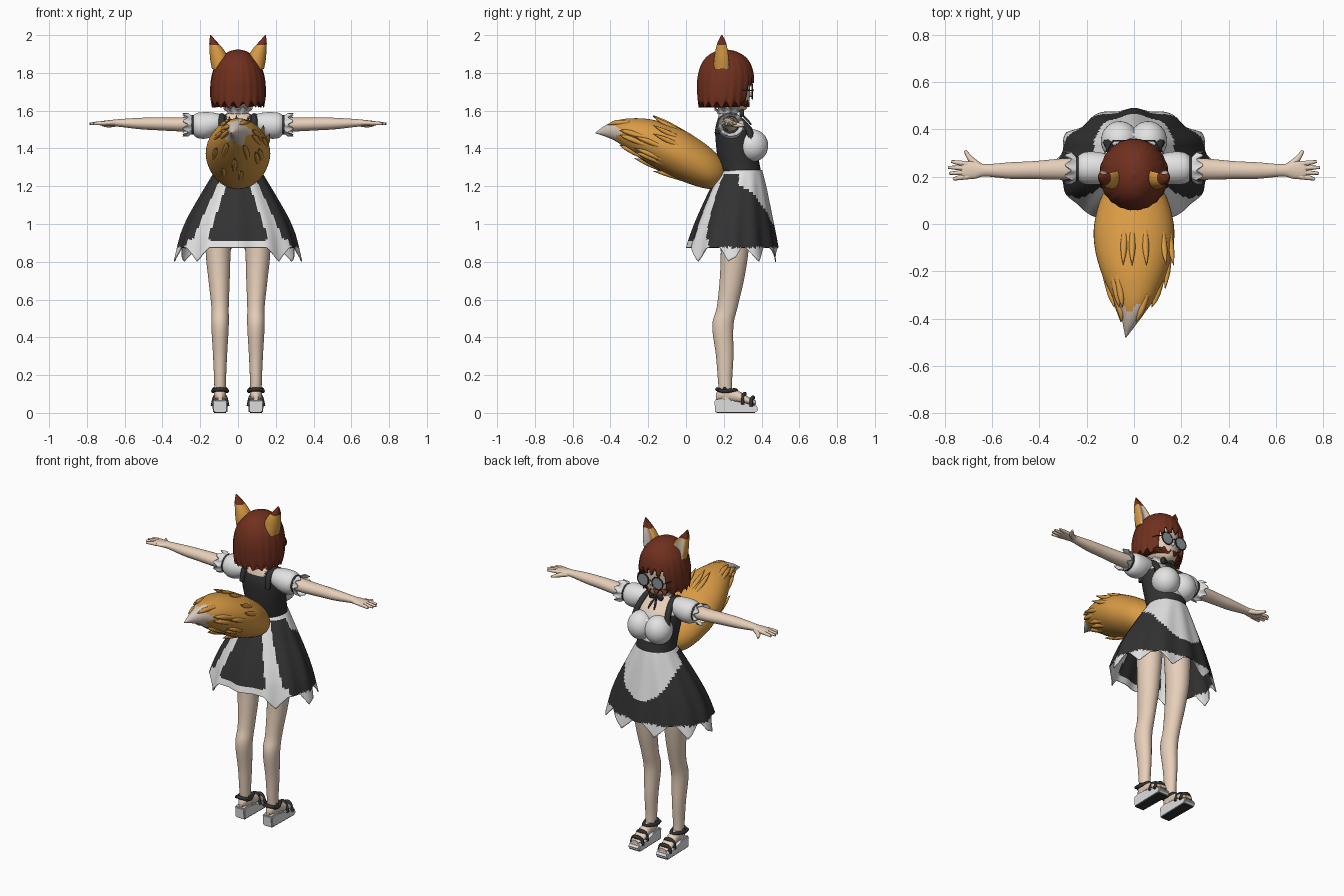
import bpy, bmesh, math, random
from mathutils import Vector, Matrix

random.seed(4)
if bpy.data.objects.get("Cube"):
    bpy.data.objects.remove(bpy.data.objects["Cube"])


def material(name, *rgb):
    linear = [(c / 255 / 12.92) if c < 11 else ((c / 255 + 0.055) / 1.055) ** 2.4 for c in rgb]
    mat = bpy.data.materials.new(name)
    mat.use_nodes = True
    mat.diffuse_color = (*linear, 1)
    mat.node_tree.nodes["Principled BSDF"].inputs["Base Color"].default_value = (*linear, 1)
    return mat


skin = material("skin", 232, 208, 186)
hair_brown = material("hair_brown", 112, 48, 30)
orange = material("fur_orange", 217, 155, 68)
cream = material("fur_cream", 214, 200, 188)
white = material("white_cloth", 226, 226, 226)
black = material("black_cloth", 50, 50, 50)
lens_grey = material("lens_grey", 140, 148, 155)


def finish(name, bm, mats, rule=None, sharp=50):
    """Turn a bmesh into a smooth-shaded object, colouring faces by a rule."""
    bmesh.ops.recalc_face_normals(bm, faces=bm.faces)
    for f in bm.faces:
        f.smooth = True
        if rule:
            f.material_index = mats.index(rule(f.calc_center_median(), f.normal))
    mesh = bpy.data.meshes.new(name)
    bm.to_mesh(mesh)
    bm.free()
    for m in mats:
        mesh.materials.append(m)
    mesh.set_sharp_from_angle(angle=math.radians(sharp))
    ob = bpy.data.objects.new(name, mesh)
    bpy.context.collection.objects.link(ob)
    return ob


def spline(keys, sub):
    """Catmull-Rom interpolation through tuples."""
    rows = []
    for i in range(len(keys) - 1):
        a, b, c, d = (keys[max(0, min(len(keys) - 1, i + k))] for k in (-1, 0, 1, 2))
        for s in range(sub):
            t = s / sub
            rows.append([q + (r - p) * t / 2 + (2 * p - 5 * q + 4 * r - e) * t * t / 2
                         + (3 * q - p - 3 * r + e) * t ** 3 / 2
                         for p, q, r, e in zip(a, b, c, d)])
    return rows + [list(keys[-1])]


def loft(name, keys, mats, rule=None, axis="z", n=32, sub=5, shape=None, cut=None, caps=True):
    """Skin elliptical rings (position, centre 1, centre 2, radius 1, radius 2) along an axis."""
    bm = bmesh.new()
    rows = spline(keys, sub)
    rings = []
    for i, (pos, c1, c2, r1, r2) in enumerate(rows):
        ring = []
        for k in range(n):
            ang = math.tau * k / n
            u = c1 + max(r1, 0.001) * math.cos(ang)
            v = c2 + max(r2, 0.001) * math.sin(ang)
            p = Vector({"z": (u, v, pos), "x": (pos, u, v), "y": (u, pos, v)}[axis])
            if shape:
                shape(p, ang, i / (len(rows) - 1))
            ring.append(bm.verts.new(p))
        rings.append(ring)
    for a, b in zip(rings, rings[1:]):
        for k in range(n):
            bm.faces.new((a[k], a[k - 1], b[k - 1], b[k]))
    if caps:
        bm.faces.new(rings[0])
        bm.faces.new(rings[-1])
    if cut:
        bmesh.ops.delete(bm, geom=[f for f in bm.faces if cut(f.calc_center_median())], context="FACES")
    return finish(name, bm, mats, rule)


def ellipsoid(name, centre, radii, mat):
    bm = bmesh.new()
    bmesh.ops.create_uvsphere(bm, u_segments=32, v_segments=20, radius=1,
                              matrix=Matrix.LocRotScale(Vector(centre), None, Vector(radii)))
    return finish(name, bm, [mat])


def tubes(name, paths, mat, cyclic=False):
    """Round strands; each path holds (x, y, z, radius) points."""
    cu = bpy.data.curves.new(name, "CURVE")
    cu.dimensions, cu.bevel_depth, cu.bevel_resolution = "3D", 1, 2
    cu.use_fill_caps = True
    for path in paths:
        pts = path if cyclic else spline(path, 4)
        sp = cu.splines.new("POLY")
        sp.points.add(len(pts) - 1)
        sp.use_cyclic_u, sp.use_smooth = cyclic, True
        for p, (x, y, z, r) in zip(sp.points, pts):
            p.co, p.radius = (x, y, z, 1), max(r, 0.0005)
    cu.materials.append(mat)
    ob = bpy.data.objects.new(name, cu)
    bpy.context.collection.objects.link(ob)
    return ob


def mirror(ob):
    ob.modifiers.new("mirror", "MIRROR").use_clip = False
    return ob


def thicken(ob, amount):
    ob.modifiers.new("thickness", "SOLIDIFY").thickness = amount


# Legs and feet
mirror(loft("legs", [(0.06, .095, .215, .03, .035), (.16, .095, .207, .031, .037), (.3, .095, .205, .037, .046),
                     (.46, .095, .195, .046, .056), (.56, .095, .218, .046, .055), (.7, .1, .242, .056, .064),
                     (.85, .105, .257, .066, .073), (1.05, .1, .26, .075, .08)], [skin]))
mirror(loft("feet", [(.16, .095, .085, .012, .02), (.19, .095, .1, .03, .035), (.26, .095, .09, .033, .035),
                     (.33, .095, .065, .038, .02), (.37, .095, .055, .025, .01)], [skin], axis="y"))

# Platform soles: side profile extruded across, tapered to the heel
bm = bmesh.new()
profile = [(.155, 0), (.15, .07), (.2, .076), (.26, .065), (.31, .047), (.37, .043), (.385, .02), (.37, 0)]
side = [bm.faces.new([bm.verts.new((x, y, z)) for y, z in profile]) for x in (.05, .14)]
for i in range(len(profile)):
    a, b = side[0].verts, side[1].verts
    bm.faces.new((a[i], a[i - 1], b[i - 1], b[i]))
for v in bm.verts:
    v.co.x = .095 + (v.co.x - .095) * (.75 if v.co.y < .25 else .85 if v.co.y > .35 else 1)
bmesh.ops.bevel(bm, geom=bm.edges[:], offset=.006, segments=2, affect="EDGES")
mirror(finish("platform_soles", bm, [white, black], lambda c, n: black if c.z < .003 else white, 40))

# Sandal straps
straps = []
for y, z, w, h in ((.345, .035, .041, .045), (.3, .045, .039, .055), (.205, .12, .037, .012)):
    straps.append([(.095 - w, y, z, .009), (.095 - w * .7, y, z + h * .75, .01), (.095, y + .01, z + h, .012),
                   (.095 + w * .7, y, z + h * .75, .01), (.095 + w, y, z, .009)])
straps += [[(.095 + w, .17, .12, .009), (.095 + w, .21, .115, .011), (.095 + w * .4, .26, .12, .011),
            (.095, .265, .11, .012)] for w in (-.036, .036)]
straps.append([(.06, .18, .12, .01), (.095, .165, .125, .011), (.13, .18, .12, .01)])
mirror(tubes("sandal_straps", straps, black))

# Skirt with pointed hem, apron and rear ribbons
points = [20, 58, 92, 138]


def hem(p, ang, t):
    turn = abs((math.degrees(ang) - 90 + 180) % 360 - 180)
    gap = min(abs(turn - a) for a in points)
    fall = max(0, 1 - gap / 14) * max(0, t - .75) * 4
    p.z -= .075 * fall
    p.x *= 1 + .03 * fall
    p.y += .012 * fall * (1 if p.y > .25 else -1)
    ripple = .008 * t * math.cos(ang * 12)
    p.x += ripple * math.cos(ang)
    p.y += ripple * math.sin(ang)


def skirt_colour(c, n):
    x, drop = abs(c.x), 1.28 - c.z
    trim = .915 if c.y < .12 else .875
    if c.z < trim or drop < .015:
        return white
    if c.y > .28 and (x / .17) ** 2 + ((c.z - 1.2) / .2) ** 2 < 1:
        return white
    inner, outer = .035 + drop * .35, .075 + drop * .46
    return white if c.y < .25 and inner < x < outer else black


thicken(loft("skirt", [(1.285, 0, .297, .12, .106), (1.2, 0, .28, .17, .143), (1.05, 0, .26, .255, .192),
                       (.95, 0, .25, .298, .22), (.875, 0, .245, .322, .238)], [black, white], skirt_colour,
             n=144, sub=9, shape=hem, caps=False), .005)


# Torso, bust, neck
def bodice_colour(c, n):
    x = abs(c.x)
    if c.y > .25 and x < .085:
        return skin if c.z > 1.5 else white if c.z > 1.34 else black
    if c.z > 1.545 and x < .06:
        return skin
    return white if c.z > 1.5 and x > .11 else black


loft("bodice", [(1.26, 0, .297, .118, .104), (1.34, 0, .277, .12, .108), (1.44, 0, .262, .135, .105),
                (1.5, 0, .255, .135, .1), (1.55, 0, .236, .115, .07), (1.585, 0, .222, .06, .045)],
     [black, white, skin], bodice_colour, n=64, sub=6)
mirror(ellipsoid("bust", (.06, .352, 1.415), (.08, .083, .086), white))
loft("neck", [(1.55, 0, .22, .05, .046), (1.6, 0, .215, .042, .042), (1.68, 0, .215, .042, .042)], [skin])
mirror(tubes("shoulder_straps", [[(.12, .35, 1.42, .018), (.105, .33, 1.5, .018), (.088, .26, 1.565, .018),
                                  (.085, .19, 1.555, .018), (.09, .165, 1.48, .014)]], black))


def frill(p, ang, t):
    p.z += .008 * t * math.cos(ang * 10)


thicken(loft("collar_frill", [(1.585, 0, .222, .05, .05), (1.6, 0, .22, .056, .055), (1.615, 0, .22, .075, .068)],
             [white], n=80, shape=frill, caps=False), .004)
mirror(tubes("neck_ribbon", [[(0, .29, 1.585, .007), (.03, .295, 1.597, .012), (.033, .295, 1.577, .012),
                              (0, .29, 1.585, .007)],
                             [(0, .29, 1.585, .004), (.015, .325, 1.55, .006), (.02, .345, 1.525, .004)]], black))

# Puffed sleeves, bands and cuffs
mirror(loft("sleeves", [(.08, .235, 1.535, .045, .04), (.12, .235, 1.53, .062, .058), (.17, .236, 1.522, .07, .07),
                        (.215, .236, 1.522, .066, .066), (.24, .235, 1.525, .048, .048)],
            [white], axis="x", n=40))
mirror(loft("sleeve_bands", [(.234, .235, 1.525, .052, .052), (.246, .235, 1.525, .052, .052)],
            [black], axis="x", sub=1))


def ruffle(p, ang, t):
    p.x += .014 * t * math.cos(ang * 9)


thicken(mirror(loft("sleeve_cuffs", [(.24, .235, 1.525, .047, .047), (.26, .236, 1.525, .06, .055),
                                     (.278, .238, 1.525, .07, .063)], [white], axis="x", n=72,
                    shape=ruffle, caps=False)), .004)

# Arms and hands
mirror(loft("arms", [(.18, .235, 1.53, .045, .042), (.3, .232, 1.527, .045, .037), (.42, .228, 1.53, .038, .034),
                     (.52, .226, 1.532, .035, .03), (.63, .227, 1.535, .026, .02), (.67, .228, 1.535, .036, .016),
                     (.715, .227, 1.533, .038, .013), (.73, .227, 1.532, .034, .009)], [skin], axis="x"))
fingers = [[(.7, .227 + k * .018, 1.534, .011), (.74, .227 + k * .021, 1.533, .01),
            (tip, .227 + k * .025, 1.53, .006)] for k, tip in ((-1.5, .765), (-.5, .782), (.5, .787), (1.5, .772))]
fingers.append([(.645, .24, 1.53, .014), (.685, .268, 1.525, .014), (.715, .31, 1.522, .006)])
mirror(tubes("fingers", fingers, skin))

# Head and face
loft("head", [(1.592, 0, .265, .012, .02), (1.61, 0, .25, .055, .07), (1.65, 0, .225, .09, .11),
              (1.72, 0, .21, .108, .13), (1.8, 0, .205, .108, .132), (1.86, 0, .205, .07, .09)], [skin])
ellipsoid("nose", (0, .342, 1.685), (.009, .012, .012), skin)
tubes("mouth", [[(-.018, .318, 1.637, .002), (0, .324, 1.633, .003), (.018, .318, 1.637, .002)]], hair_brown)


# Bobbed hair with fringe opening and ragged ends
def locks(p, ang, t):
    groove = 1 + .012 * math.cos(ang * 22) * (1 - t)
    p.x *= groove
    p.y = .21 + (p.y - .21) * groove
    p.z += .016 * math.sin(ang * 17) * max(0, 1 - t * 5)


def face_opening(c):
    return c.y > .25 and abs(c.x) < .088 and c.z < 1.765 + .02 * math.sin(c.x * 150) + .8 * abs(c.x) ** 1.5 * -1


thicken(loft("hair", [(1.632, 0, .2, .138, .135), (1.68, 0, .205, .146, .145), (1.76, 0, .21, .143, .151),
                      (1.83, 0, .212, .125, .138), (1.88, 0, .212, .09, .108), (1.912, 0, .21, .05, .06),
                      (1.925, 0, .21, .002, .002)], [hair_brown], n=128, sub=6, shape=locks, cut=face_opening),
        .012)

# Round spectacles
bm = bmesh.new()
bmesh.ops.create_cone(bm, cap_ends=True, segments=32, radius1=.036, radius2=.036, depth=.004,
                      matrix=Matrix.Translation((.05, .352, 1.7)) @ Matrix.Rotation(math.pi / 2, 4, "X"))
mirror(finish("lenses", bm, [lens_grey]))
rim = [(.05 + .037 * math.cos(a), .352, 1.7 + .037 * math.sin(a), .004)
       for a in (math.tau * k / 32 for k in range(32))]
mirror(tubes("lens_rims", [rim], black, cyclic=True))
mirror(tubes("spectacle_frame", [[(0, .357, 1.71, .003), (.014, .354, 1.705, .003)],
                                 [(.086, .352, 1.705, .003), (.11, .31, 1.71, .003), (.115, .22, 1.71, .003)]],
             black))


# Fox ears with hollowed front
def hollow(p, ang, t):
    p.y -= max(0, math.sin(ang)) ** 4 * .055 * (1 - t)


def ear_colour(c, n):
    if c.z > 1.95:
        return hair_brown
    return cream if n.y > .2 and abs(c.x - .095 - (c.z - 1.86) * .35) < .04 * (2.0 - c.z) / .14 else orange


mirror(loft("ears", [(1.82, .088, .2, .05, .056), (1.87, .097, .2, .05, .052), (1.92, .112, .198, .039, .042),
                     (1.965, .132, .195, .02, .026), (2.0, .145, .19, .002, .003)],
            [orange, cream, hair_brown], ear_colour, n=40, shape=hollow))

# Bushy tail and loose tufts
tail = [(.205, 0, 1.275, .01, .01), (.19, 0, 1.275, .075, .065), (.12, 0, 1.298, .135, .112),
        (0, 0, 1.355, .168, .136), (-.1, 0, 1.398, .166, .133), (-.2, 0, 1.438, .14, .118),
        (-.3, 0, 1.472, .097, .087), (-.37, -.005, 1.492, .055, .055), (-.43, -.02, 1.492, .026, .028),
        (-.48, -.035, 1.482, .002, .002)]
loft("tail", tail, [orange, cream],
     lambda c, n: cream if c.y < -.355 + .02 * math.sin(math.atan2(c.x, c.z - 1.49) * 5) else orange,
     axis="y", n=48, sub=6)
tufts = []
for i in range(22):
    ang = i * 2.4
    row = random.randint(3, 6)
    strand = []
    for step, out, thick in ((0, .9, .012), (1, 1.0, .014), (1.75, 1.22, .001)):
        low = min(int(row + step), 7)
        mix = step - int(step)
        y, cx, cz, rx, rz = (p + (q - p) * mix for p, q in zip(tail[low], tail[low + 1]))
        strand.append((cx + rx * out * math.cos(ang), y, cz + rz * out * math.sin(ang), thick))
    tufts.append(strand)
tubes("tail_tufts", tufts, orange)
